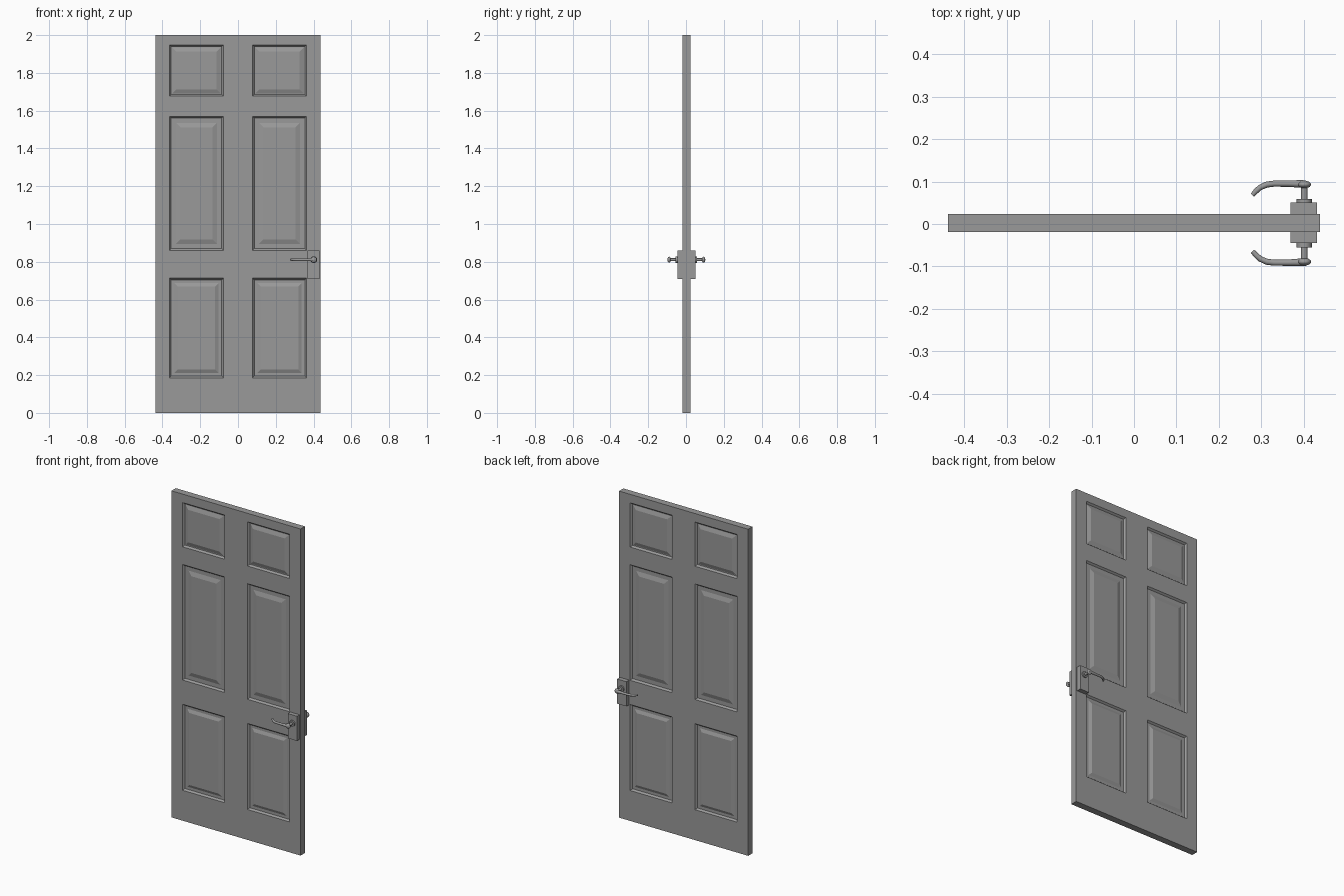
import bpy
import bmesh
from math import pi

cube = bpy.data.objects.get("Cube")
if cube:
    bpy.data.objects.remove(cube, do_unlink=True)

GREY = (0.32, 0.32, 0.32, 1)
grey = bpy.data.materials.new("plain grey")
grey.use_nodes = True
grey.diffuse_color = GREY
grey.node_tree.nodes["Principled BSDF"].inputs["Base Color"].default_value = GREY

MID_Y = 0.002      # middle of the slab's thickness
HALF = 0.021       # half of the slab's thickness
HANDLE_X, HANDLE_Z = 0.401, 0.811


def finish(obj, name, smooth=False):
    obj.name = obj.data.name = name
    obj.data.materials.clear()
    obj.data.materials.append(grey)
    if smooth:
        bpy.ops.object.shade_smooth_by_angle(angle=0.7)
    return obj


def box(name, loc, size):
    bpy.ops.mesh.primitive_cube_add(size=1, location=loc)
    obj = bpy.context.object
    obj.scale = size
    finish(obj, name)


def rod(name, radius, y0, y1):
    bpy.ops.mesh.primitive_cylinder_add(
        vertices=24, radius=radius, depth=abs(y1 - y0),
        location=(HANDLE_X, (y0 + y1) / 2, HANDLE_Z), rotation=(pi / 2, 0, 0))
    finish(bpy.context.object, name, True)


# Door slab: two matching grids joined at the rim, with panels inset on both faces
xs = [-0.4375, -0.3625, -0.0775, 0.0775, 0.3625, 0.4375]
zs = [0, 0.186, 0.713, 0.861, 1.569, 1.677, 1.948, 2]
# per row of panels: groove width, width of the raised field's bevel
rows = {1: (0.016, 0.018), 3: (0.024, 0.025), 5: (0.005, 0.022)}
panels = {row: [] for row in rows}

bm = bmesh.new()
grids = []
for y in (MID_Y - HALF, MID_Y + HALF):
    grid = [[bm.verts.new((x, y, z)) for z in zs] for x in xs]
    grids.append(grid)
    for i in range(len(xs) - 1):
        for j in range(len(zs) - 1):
            face = bm.faces.new((grid[i][j], grid[i + 1][j],
                                 grid[i + 1][j + 1], grid[i][j + 1]))
            if i in (1, 3) and j in rows:
                panels[j].append(face)


def rim(g):
    bottom = [col[0] for col in g]
    top = [col[-1] for col in g]
    return bottom + g[-1][1:-1] + top[::-1] + g[0][-2:0:-1]


front, back = rim(grids[0]), rim(grids[1])
for k in range(len(front)):
    bm.faces.new((front[k - 1], front[k], back[k], back[k - 1]))
bmesh.ops.recalc_face_normals(bm, faces=bm.faces)

for row, (groove, bevel) in rows.items():
    for width, depth in ((0.009, -0.011), (groove, 0), (bevel, 0.008)):
        bmesh.ops.inset_individual(bm, faces=panels[row], thickness=width,
                                   depth=depth, use_even_offset=True)

mesh = bpy.data.meshes.new("door_slab")
bm.to_mesh(mesh)
bm.free()
slab = bpy.data.objects.new("door_slab", mesh)
bpy.context.collection.objects.link(slab)
finish(slab, "door_slab")

# Lock case, showing as a plate on both faces
box("lock_case", (0.3995, MID_Y + 0.001, 0.7855), (0.062, 0.095, 0.151))

# Lever handles, one on each face
path = [(0.405, 0.092, 1.2), (0.385, 0.0925, 1.15), (0.365, 0.093, 1),
        (0.33, 0.093, 0.95), (0.313, 0.091, 0.95), (0.297, 0.084, 0.9),
        (0.287, 0.075, 0.85), (0.279, 0.066, 0.7)]
for side, s in (("front", -1), ("back", 1)):
    rod(side + "_rose", 0.018, MID_Y + s * 0.04, MID_Y + s * 0.057)
    rod(side + "_spindle", 0.0078, MID_Y + s * 0.05, MID_Y + s * 0.09)

    bpy.ops.mesh.primitive_uv_sphere_add(
        segments=20, ring_count=12, radius=1,
        location=(HANDLE_X, MID_Y + s * 0.091, HANDLE_Z))
    bpy.context.object.scale = (0.016, 0.009, 0.016)
    finish(bpy.context.object, side + "_lever_boss", True)

    curve = bpy.data.curves.new(side + "_lever", "CURVE")
    curve.dimensions = "3D"
    curve.bevel_depth = 0.0075
    curve.bevel_resolution = 3
    curve.use_fill_caps = True
    spline = curve.splines.new("POLY")
    spline.points.add(len(path) - 1)
    for point, (x, d, r) in zip(spline.points, path):
        point.co = (x, MID_Y + s * d, HANDLE_Z, 1)
        point.radius = r
    lever = bpy.data.objects.new(side + "_lever", curve)
    bpy.context.collection.objects.link(lever)
    bpy.ops.object.select_all(action="DESELECT")
    lever.select_set(True)
    bpy.context.view_layer.objects.active = lever
    bpy.ops.object.convert(target="MESH")
    finish(bpy.context.object, side + "_lever", True)
